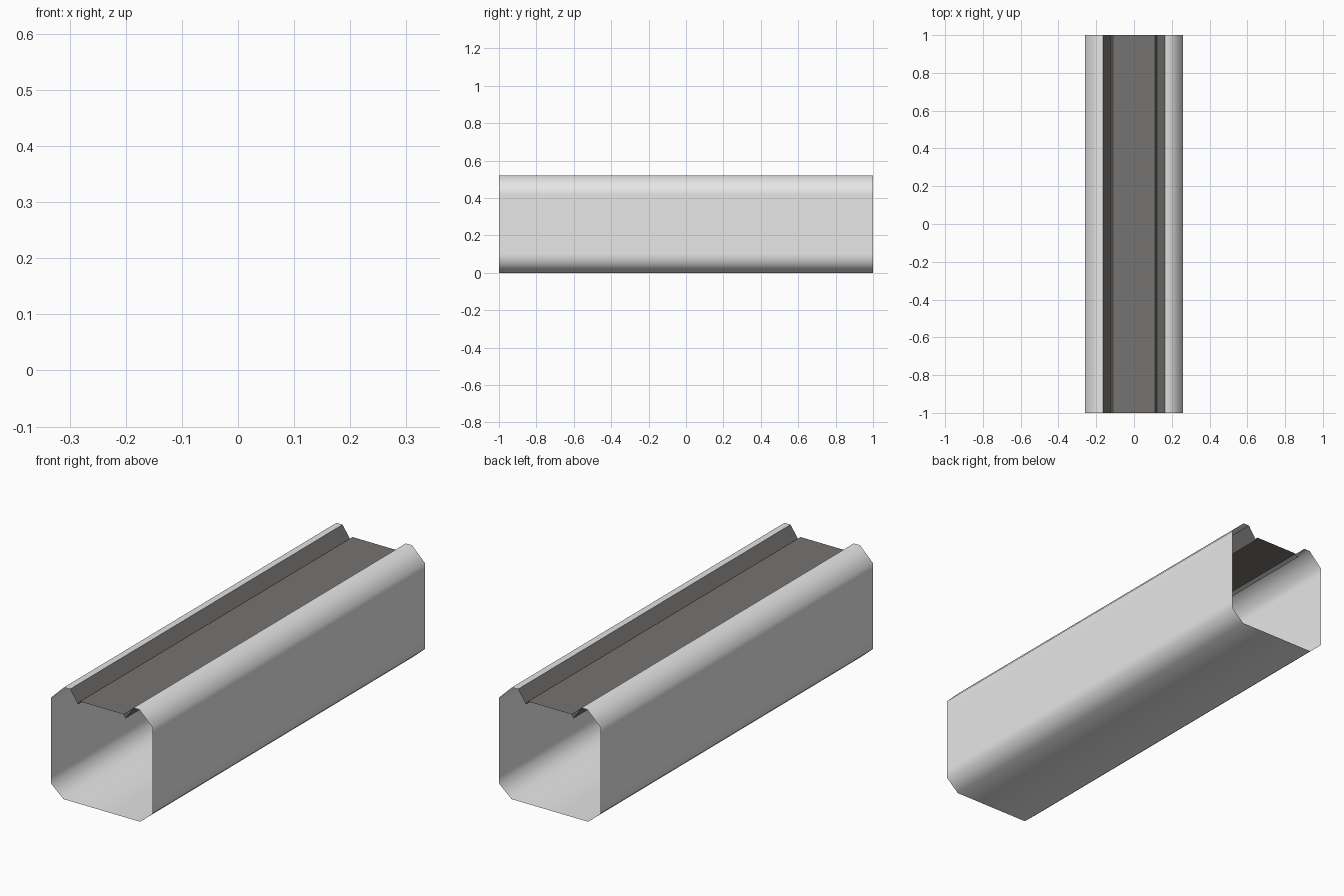
import bpy
import math

if "Cube" in bpy.data.objects:
    bpy.data.objects.remove(bpy.data.objects["Cube"])


def material(name, rgb):
    m = bpy.data.materials.new(name)
    m.diffuse_color = (*rgb, 1.0)
    m.use_nodes = True
    m.node_tree.nodes["Principled BSDF"].inputs["Base Color"].default_value = m.diffuse_color
    return m


light = material("light_grey_sheet", (0.8, 0.8, 0.8))
dark = material("dark_warm_grey", (0.178, 0.174, 0.166))


def extruded_sheet(name, profile, mat, angle):
    """Thin open sheet: an (x, z) profile swept along y from -1 to 1."""
    n = len(profile)
    verts = [(x, y, z) for y in (-1, 1) for x, z in profile]
    faces = [(i, i + 1, n + i + 1, n + i) for i in range(n - 1)]
    me = bpy.data.meshes.new(name)
    me.from_pydata(verts, [], faces)
    me.materials.append(mat)
    ob = bpy.data.objects.new(name, me)
    bpy.context.collection.objects.link(ob)
    bpy.ops.object.select_all(action='DESELECT')
    ob.select_set(True)
    bpy.context.view_layer.objects.active = ob
    bpy.ops.object.shade_smooth_by_angle(angle=math.radians(angle))
    return ob


def mirrored(half):
    return [(-x, z) for x, z in half] + [(x, z) for x, z in reversed(half)]


# outer channel: top rims, chamfered corners, sides and bottom
extruded_sheet("outer_channel", mirrored([
    (0.163, 0.52), (0.194, 0.52), (0.26, 0.455), (0.26, 0.42),
    (0.26, 0.10), (0.26, 0.055), (0.197, 0.0)]), light, 60)

# recessed strip: sloping lips, small step and flat plate between the rims
strip = mirrored([(0.163, 0.52), (0.122, 0.46), (0.112, 0.476)])
extruded_sheet("recessed_strip", strip, dark, 20)
